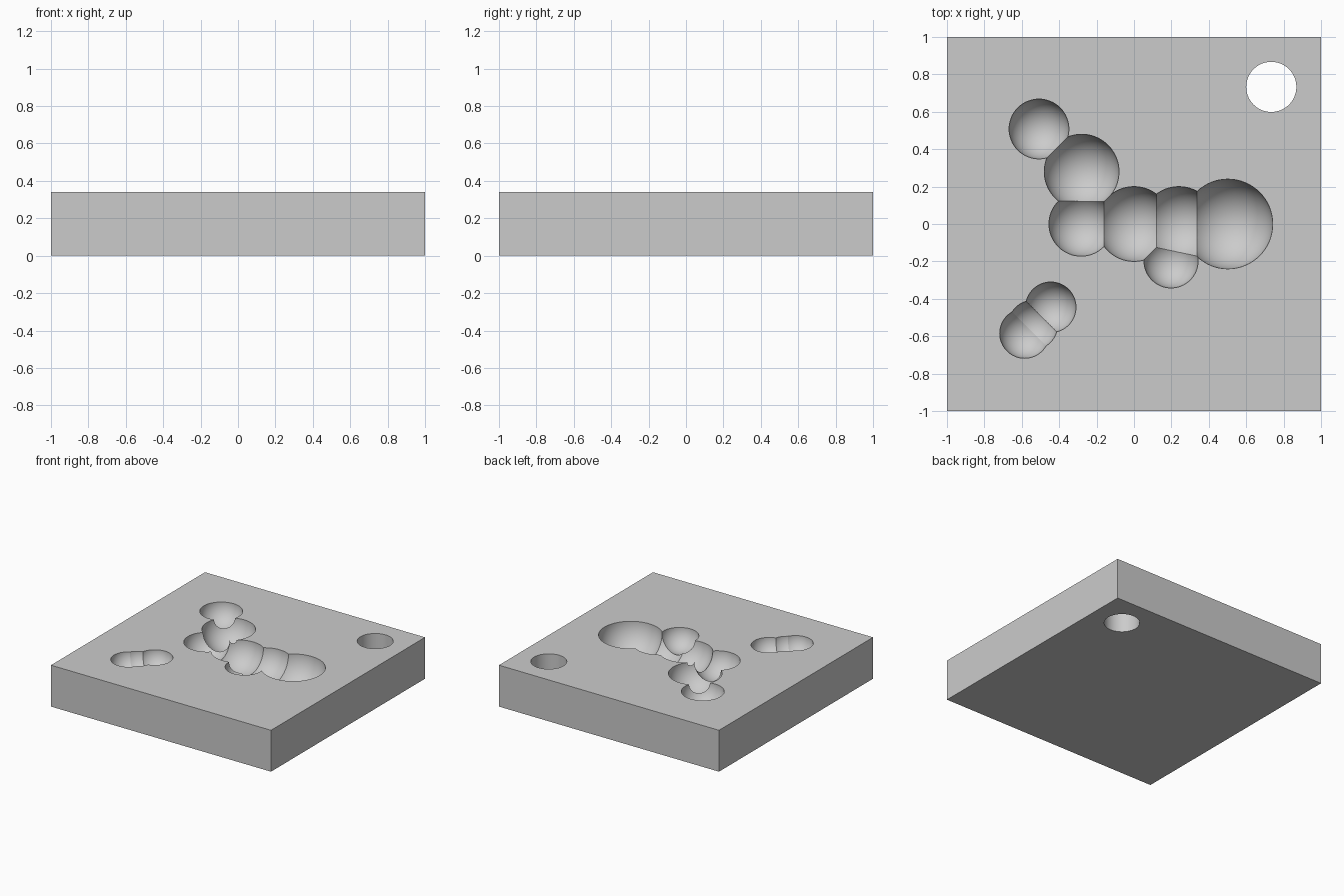
import bpy
import math

if "Cube" in bpy.data.objects:
    bpy.data.objects.remove(bpy.data.objects["Cube"], do_unlink=True)

HEIGHT = 0.34

# Single plain grey
grey = bpy.data.materials.new("plain grey")
grey.use_nodes = True
colour = (0.6, 0.6, 0.6, 1)
grey.diffuse_color = colour
grey.node_tree.nodes["Principled BSDF"].inputs["Base Color"].default_value = colour

# Square slab
bpy.ops.mesh.primitive_cube_add(size=1, location=(0, 0, HEIGHT / 2))
slab = bpy.context.object
slab.name = "slab"
slab.scale = (2, 2, HEIGHT)
bpy.ops.object.transform_apply(location=True, rotation=False, scale=True)
slab.data.materials.append(grey)


def carve(cutter):
    """Subtract the cutter from the slab, then discard it."""
    cutter.hide_render = True
    cutter.data.materials.append(grey)
    cut = slab.modifiers.new("carve", "BOOLEAN")
    cut.operation = "DIFFERENCE"
    cut.solver = "EXACT"
    cut.object = cutter
    bpy.ops.object.select_all(action="DESELECT")
    slab.select_set(True)
    bpy.context.view_layer.objects.active = slab
    bpy.ops.object.modifier_apply(modifier=cut.name)
    bpy.data.objects.remove(cutter, do_unlink=True)


# Hemispherical bowls sunk into the top: x, y, radius
bowls = [
    (-0.508, 0.508, 0.16), (-0.28, 0.28, 0.2), (-0.283, 0, 0.172),
    (0, 0, 0.2), (0.24, 0, 0.2), (0.502, 0, 0.24), (0.198, -0.197, 0.145),
    (-0.445, -0.445, 0.135), (-0.54, -0.54, 0.132), (-0.585, -0.585, 0.133),
]
for x, y, radius in bowls:
    # An odd ring count keeps the equator vertices off the slab's top plane
    bpy.ops.mesh.primitive_uv_sphere_add(
        segments=64, ring_count=33, radius=radius, location=(x, y, HEIGHT))
    carve(bpy.context.object)

# Round hole right through the corner
bpy.ops.mesh.primitive_cylinder_add(
    vertices=64, radius=0.134, depth=1, location=(0.734, 0.733, HEIGHT / 2))
carve(bpy.context.object)

# Smooth bowls, crisp rims and creases
bpy.ops.object.select_all(action="DESELECT")
slab.select_set(True)
bpy.context.view_layer.objects.active = slab
bpy.ops.object.shade_smooth_by_angle(angle=math.radians(15))
